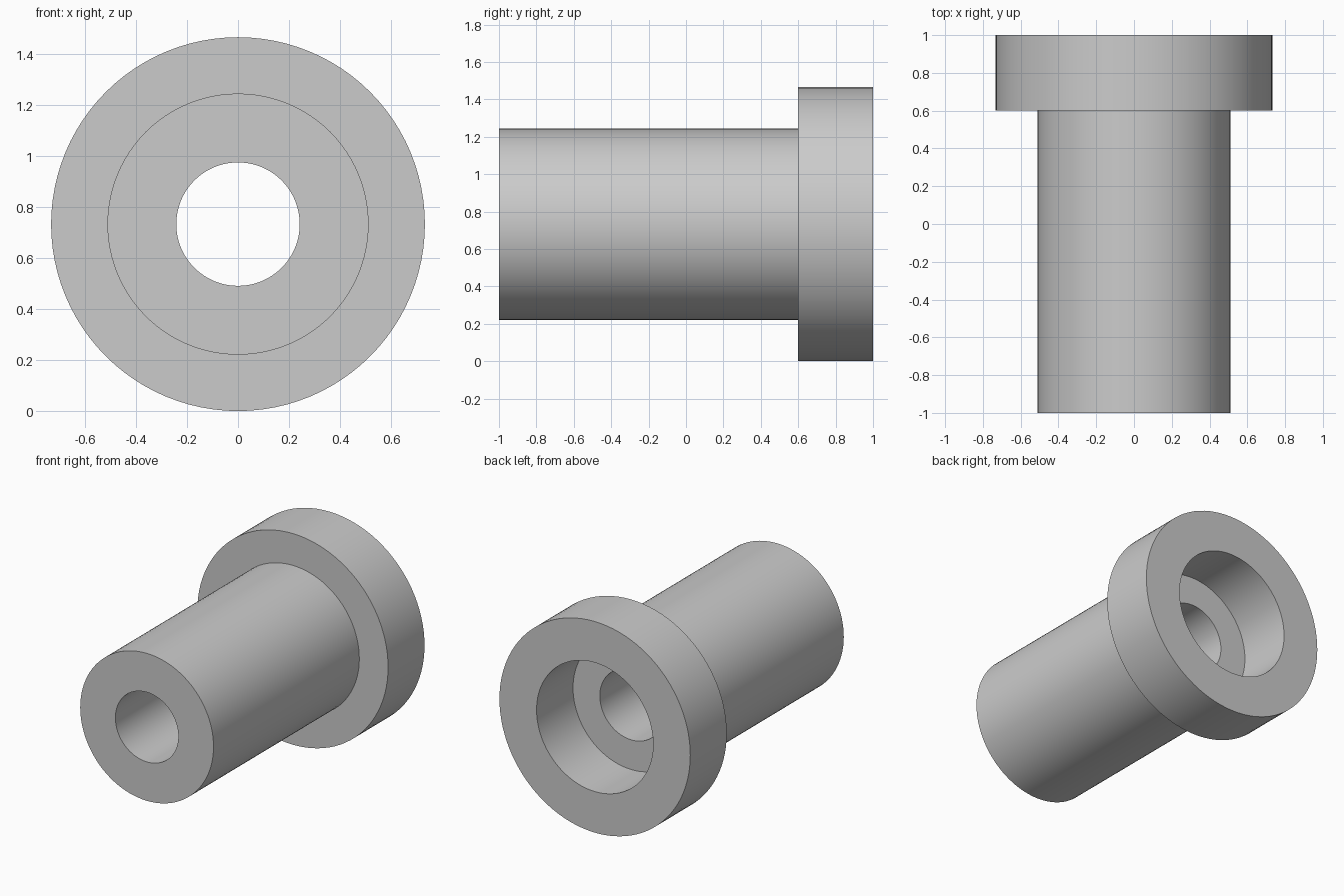
import bpy
import bmesh
import math
from mathutils import Matrix, Vector

cube = bpy.data.objects.get("Cube")
if cube:
    bpy.data.objects.remove(cube, do_unlink=True)

SEGMENTS = 96
FLANGE_R, TUBE_R, BORE_R, POCKET_R = 0.733, 0.512, 0.242, 0.448
FRONT, STEP, BACK = -1.0, 0.6, 1.0

# Plain grey metal
grey = bpy.data.materials.new("plain_grey")
grey.use_nodes = True
colour = (0.6, 0.6, 0.6, 1)
grey.diffuse_color = colour
grey.node_tree.nodes["Principled BSDF"].inputs["Base Color"].default_value = colour

# Closed section (radius, y): shank, flange, counterbore, through bore
section = [(BORE_R, FRONT), (TUBE_R, FRONT), (TUBE_R, STEP), (FLANGE_R, STEP),
           (FLANGE_R, BACK), (POCKET_R, BACK), (POCKET_R, STEP), (BORE_R, STEP)]

# Turn the section around the y axis
bm = bmesh.new()
rings = []
for i in range(SEGMENTS):
    turn = Matrix.Rotation(math.tau * i / SEGMENTS, 3, "Y")
    rings.append([bm.verts.new(turn @ Vector((0, y, r))) for r, y in section])
count = len(section)
for i in range(SEGMENTS):
    a, b = rings[i], rings[(i + 1) % SEGMENTS]
    for j in range(count):
        k = (j + 1) % count
        bm.faces.new((a[j], a[k], b[k], b[j]))
bmesh.ops.recalc_face_normals(bm, faces=bm.faces)

mesh = bpy.data.meshes.new("flanged_bushing")
bm.to_mesh(mesh)
bm.free()
mesh.materials.append(grey)
bushing = bpy.data.objects.new("flanged_bushing", mesh)
bushing.location.z = FLANGE_R
bpy.context.collection.objects.link(bushing)

# Smooth walls, crisp rims
bpy.ops.object.select_all(action="DESELECT")
bushing.select_set(True)
bpy.context.view_layer.objects.active = bushing
bpy.ops.object.shade_smooth_by_angle(angle=math.radians(30))
